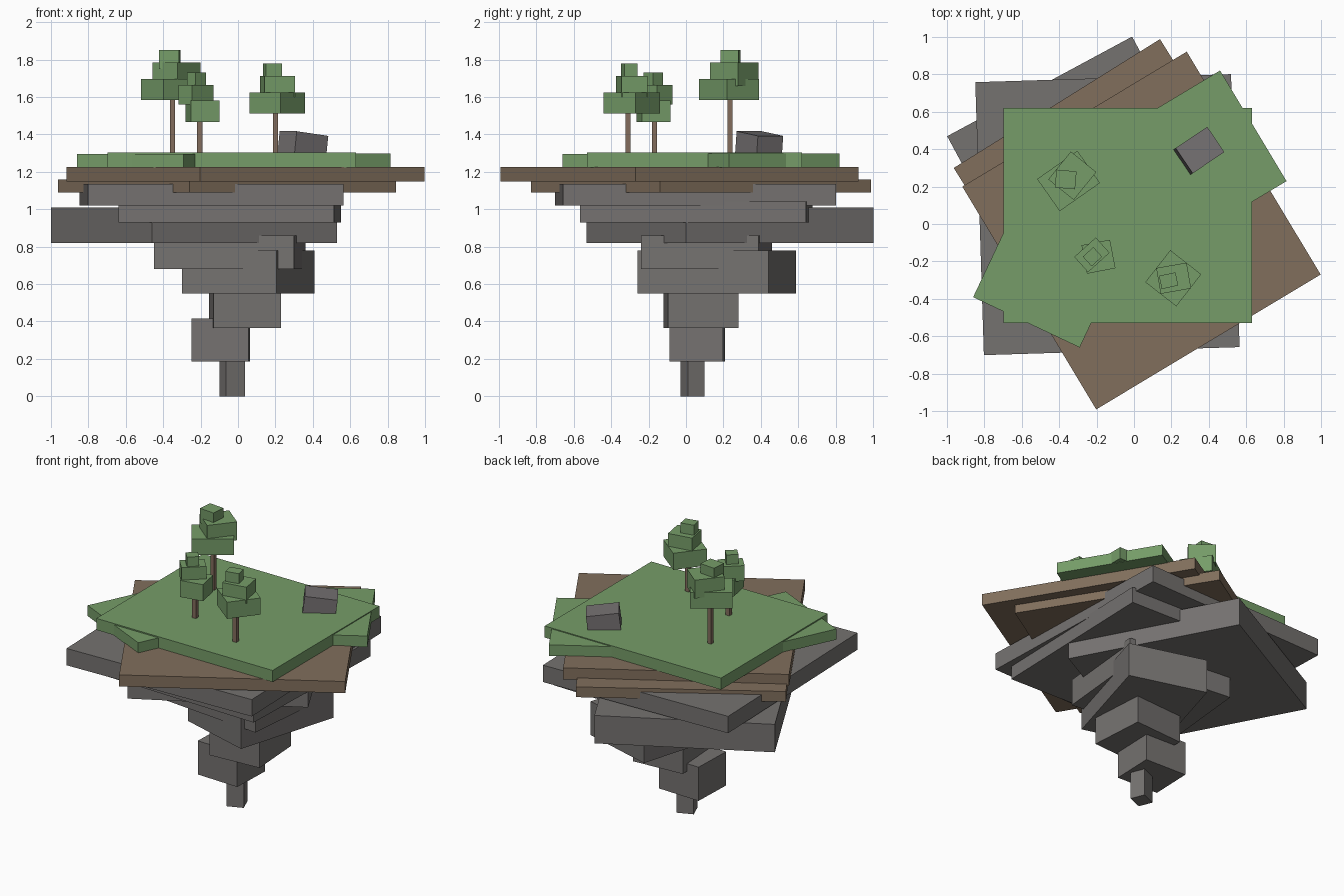
import bpy
from math import radians


def material(name, r, g, b):
    m = bpy.data.materials.new(name)
    m.diffuse_color = (r, g, b, 1)
    return m


GREEN = material("leaf_green", 0.18, 0.335, 0.14)
EARTH = material("earth_brown", 0.22, 0.158, 0.107)
BARK = material("bark_brown", 0.225, 0.15, 0.107)
ROCK = material("rock_grey", 0.178, 0.168, 0.163)
BOULDER = material("boulder_grey", 0.18, 0.167, 0.17)


def block(name, mat, x, y, w, d, z0, z1, turn=0, tilt=0):
    """Box centred on x, y, from z0 to z1, turned about z (degrees)."""
    bpy.ops.mesh.primitive_cube_add(size=1, location=(x, y, (z0 + z1) / 2),
                                    rotation=(0, radians(tilt), radians(turn)))
    ob = bpy.context.object
    ob.name = name
    ob.scale = (w, d, z1 - z0)
    ob.data.materials.append(mat)
    return ob


# Hanging rock: stacked, twisted slabs from the tip up
for i, slab in enumerate([
    (-0.032, 0.035, 0.108, 0.097, 0.0, 0.23, 22),
    (-0.092, 0.06, 0.305, 0.285, 0.185, 0.415, -2),
    (0.037, 0.08, 0.361, 0.377, 0.365, 0.60, 3.8),
    (0.055, 0.165, 0.526, 0.73, 0.55, 0.78, -16.3),
    (-0.045, 0.11, 0.753, 0.633, 0.68, 0.86, -5.5),
    (-0.235, 0.235, 1.123, 1.137, 0.82, 1.01, 28.3),
    (-0.045, 0.055, 1.155, 1.21, 0.93, 1.04, -1.7),
    (-0.142, 0.05, 1.368, 1.46, 1.02, 1.135, 1.8),
]):
    block(f"rock_slab_{i + 1}", ROCK, *slab)

# Earth layers
block("lower_earth", EARTH, -0.06, 0.08, 1.30, 1.33, 1.09, 1.16, 32)
block("upper_earth", EARTH, 0.04, -0.035, 1.40, 1.39, 1.147, 1.226, 31)

# Grass: main plate and two slightly lower patches
block("grass_plate", GREEN, -0.033, 0.045, 1.33, 1.15, 1.224, 1.303)
block("grass_patch_right", GREEN, 0.355, 0.355, 0.66, 0.69, 1.222, 1.297, 31)
block("grass_patch_left", GREEN, -0.445, -0.25, 0.63, 0.61, 1.222, 1.295, -25.3)

# Tilted boulder
block("boulder", BOULDER, 0.345, 0.39, 0.205, 0.163, 1.25, 1.405, 34, 7)


def tree(name, x, y, base, layers):
    """Trunk with three twisted leaf blocks."""
    block(name + "_trunk", BARK, x, y, 0.028, 0.028, 1.28, base + 0.05)
    for i, layer in enumerate(layers):
        block(f"{name}_leaves_{i + 1}", GREEN, *layer)


tree("tall_tree", -0.35, 0.235, 1.585, [
    (-0.35, 0.23, 0.263, 0.21, 1.585, 1.695, 35),
    (-0.33, 0.258, 0.175, 0.192, 1.66, 1.785, -39),
    (-0.365, 0.238, 0.108, 0.096, 1.75, 1.85, -5)])
tree("small_tree", -0.205, -0.168, 1.467, [
    (-0.19, -0.175, 0.155, 0.155, 1.467, 1.58, 11),
    (-0.225, -0.165, 0.155, 0.11, 1.56, 1.665, 42),
    (-0.222, -0.175, 0.076, 0.07, 1.64, 1.73, 42)])
tree("front_tree", 0.2, -0.31, 1.512, [
    (0.21, -0.29, 0.21, 0.217, 1.512, 1.625, -38),
    (0.212, -0.29, 0.165, 0.14, 1.60, 1.712, 10),
    (0.185, -0.303, 0.09, 0.072, 1.69, 1.78, 12)])
